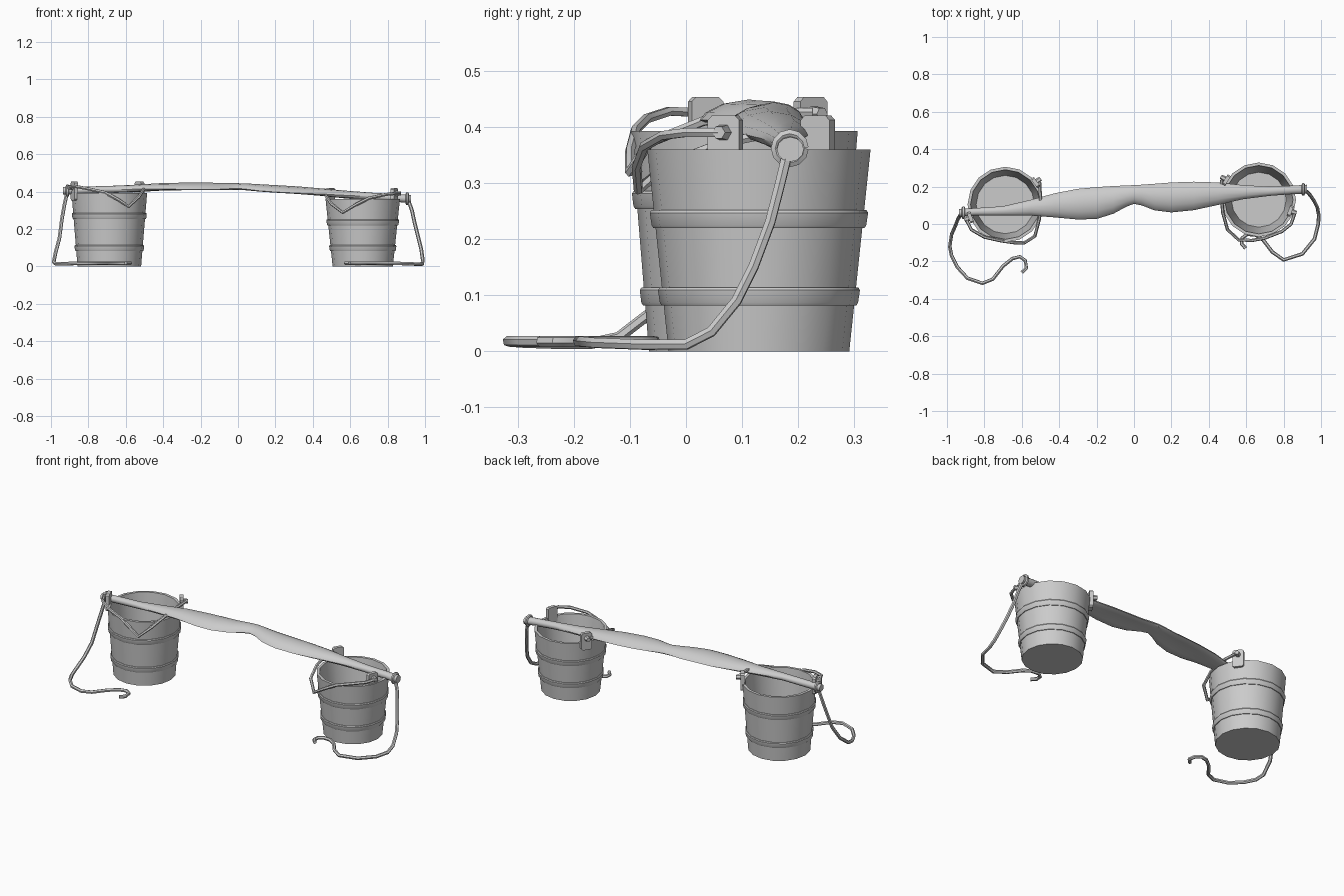
import bpy, bmesh, math
from mathutils import Vector, Matrix

cube = bpy.data.objects.get("Cube")
if cube:
    bpy.data.objects.remove(cube, do_unlink=True)

grey = bpy.data.materials.new("plain_grey")
grey.use_nodes = True
grey.diffuse_color = (0.6, 0.6, 0.6, 1)
grey.node_tree.nodes["Principled BSDF"].inputs["Base Color"].default_value = (0.6, 0.6, 0.6, 1)


def finish(obj, angle=35):
    """Give an object its material and smooth shading with sharp edges."""
    if not obj.data.materials:
        obj.data.materials.append(grey)
    bpy.ops.object.select_all(action="DESELECT")
    obj.select_set(True)
    bpy.context.view_layer.objects.active = obj
    if obj.type == "CURVE":
        bpy.ops.object.convert(target="MESH")
    bpy.ops.object.shade_smooth_by_angle(angle=math.radians(angle))
    return obj


def mesh_object(name, bm):
    bmesh.ops.recalc_face_normals(bm, faces=bm.faces)
    data = bpy.data.meshes.new(name)
    bm.to_mesh(data)
    bm.free()
    obj = bpy.data.objects.new(name, data)
    bpy.context.collection.objects.link(obj)
    return finish(obj)


def loft(name, rings, loop=False):
    """Skin a row of equal-sized rings; cap the ends unless looped."""
    bm = bmesh.new()
    rows = [[bm.verts.new(p) for p in ring] for ring in rings]
    pairs = list(zip(rows, rows[1:])) + ([(rows[-1], rows[0])] if loop else [])
    for a, b in pairs:
        for i in range(len(a)):
            j = (i + 1) % len(a)
            bm.faces.new((a[i], a[j], b[j], b[i]))
    if not loop:
        bm.faces.new(rows[0])
        bm.faces.new(rows[-1])
    return mesh_object(name, bm)


def lathe(name, profile, cx, cy, loop=False, sides=16):
    turns = [2 * math.pi * i / sides for i in range(sides)]
    rings = [[(cx + r * math.cos(t), cy + r * math.sin(t), z) for t in turns]
             for r, z in profile]
    return loft(name, rings, loop)


def rod(name, points, radius):
    """Six-sided rod along a path."""
    data = bpy.data.curves.new(name, "CURVE")
    data.dimensions = "3D"
    data.bevel_depth = radius
    data.bevel_resolution = 1
    data.use_fill_caps = True
    line = data.splines.new("POLY")
    line.points.add(len(points) - 1)
    for p, co in zip(line.points, points):
        p.co = (*co, 1)
    obj = bpy.data.objects.new(name, data)
    bpy.context.collection.objects.link(obj)
    return finish(obj, 50)


def ear(name, centre, at, z):
    """Upright plate on the rim with a hexagonal bolt through it."""
    out = Vector((at[0] - centre[0], at[1] - centre[1], 0)).normalized()
    turn = out.to_track_quat("X", "Z").to_matrix().to_4x4()
    place = Matrix.Translation((at[0], at[1], z)) @ turn
    bm = bmesh.new()
    bmesh.ops.create_cube(bm, size=1, matrix=Matrix.Diagonal((0.02, 0.06, 0.10, 1)))
    bmesh.ops.translate(bm, vec=(0, 0, 0.01), verts=bm.verts)
    corners = [e for e in bm.edges if abs(e.verts[0].co.x - e.verts[1].co.x) > 0.01]
    bmesh.ops.bevel(bm, geom=corners, offset=0.008, segments=1, affect="EDGES")
    bm.transform(place)
    mesh_object(name + "_plate", bm)
    bm = bmesh.new()
    bmesh.ops.create_cone(bm, cap_ends=True, segments=6, radius1=0.016, radius2=0.012,
                          depth=0.03, matrix=Matrix.Rotation(math.pi / 2, 4, "Y"))
    bm.transform(place @ Matrix.Translation((0.02, 0, 0.03)))
    mesh_object(name + "_bolt", bm)


def bucket(side, centre, top, r0, r1, bands, ears, bail):
    cx, cy = centre
    wall = 0.016
    # Open tub with a thick wall and an inner floor
    lathe(side + "_bucket", [(r0, 0), (r1, top), (r1 - wall, top), (r0 - wall + 0.002, 0.035)],
          cx, cy)
    # Hoops
    for i, z in enumerate(bands):
        lo, hi = [r0 + (r1 - r0) * h / top for h in (z, z + 0.032)]
        lathe(f"{side}_hoop_{i + 1}",
              [(lo - 0.004, z), (lo + 0.004, z), (lo + 0.007, z + 0.005), (hi + 0.007, z + 0.027),
               (hi + 0.004, z + 0.032), (hi - 0.004, z + 0.032)], cx, cy, True)
    for i, at in enumerate(ears):
        ear(f"{side}_ear_{i + 1}", centre, at, top)
    # Bail lying over the rim
    rod(side + "_bail", bail, 0.009)


bucket("right", (-0.688, 0.104), 0.393, 0.17, 0.202, (0.082, 0.254),
       ((-0.875, 0.035), (-0.527, 0.222)),
       [(-0.90, 0.03, 0.425), (-0.87, -0.03, 0.428), (-0.80, -0.07, 0.415), (-0.71, -0.09, 0.395),
        (-0.64, -0.1, 0.357), (-0.585, -0.1, 0.32), (-0.53, -0.065, 0.372),
        (-0.505, 0.03, 0.41), (-0.50, 0.14, 0.425), (-0.505, 0.225, 0.425)])
bucket("left", (0.667, 0.130), 0.36, 0.161, 0.199, (0.082, 0.22),
       ((0.835, 0.07), (0.494, 0.235)),
       [(0.86, 0.06, 0.39), (0.84, 0.0, 0.39), (0.79, -0.04, 0.385), (0.70, -0.075, 0.365),
        (0.63, -0.088, 0.33), (0.56, -0.085, 0.288), (0.50, -0.03, 0.335),
        (0.475, 0.06, 0.37), (0.465, 0.16, 0.39), (0.47, 0.235, 0.39)])

# Carrying yoke: x, front y, back y, middle z, half thickness, edge droop
stations = [
    (-0.935, 0.04, 0.08, 0.405, 0.02, 0), (-0.85, 0.045, 0.085, 0.407, 0.02, 0),
    (-0.70, 0.045, 0.095, 0.411, 0.019, 0), (-0.55, 0.045, 0.13, 0.417, 0.02, 0.004),
    (-0.42, 0.035, 0.165, 0.425, 0.02, 0.01), (-0.30, 0.024, 0.188, 0.43, 0.018, 0.018),
    (-0.20, 0.027, 0.197, 0.432, 0.017, 0.02), (-0.11, 0.055, 0.203, 0.43, 0.017, 0.018),
    (-0.04, 0.093, 0.206, 0.428, 0.018, 0.012), (0.0, 0.108, 0.208, 0.427, 0.018, 0.01),
    (0.04, 0.10, 0.21, 0.426, 0.018, 0.012), (0.11, 0.073, 0.215, 0.423, 0.017, 0.018),
    (0.20, 0.062, 0.222, 0.418, 0.017, 0.02), (0.32, 0.074, 0.226, 0.41, 0.018, 0.018),
    (0.45, 0.102, 0.222, 0.397, 0.02, 0.01), (0.58, 0.132, 0.208, 0.384, 0.021, 0.004),
    (0.72, 0.15, 0.2, 0.374, 0.02, 0), (0.85, 0.16, 0.205, 0.366, 0.021, 0),
    (0.925, 0.162, 0.21, 0.36, 0.022, 0)]
rings = []
for x, front, back, z, half, droop in stations:
    ring = []
    for i in range(12):
        c, s = math.cos(math.pi * i / 6), math.sin(math.pi * i / 6)
        ring.append((x, (front + back) / 2 + c * (back - front) / 2, z + s * half - droop * c * c))
    rings.append(ring)
loft("yoke", rings)

# Hanging hooks resting on the ground
rod("right_hook", [
    (-0.915, 0.06, 0.39), (-0.93, 0.045, 0.32), (-0.942, 0.025, 0.25), (-0.955, -0.01, 0.15),
    (-0.975, -0.055, 0.075), (-0.985, -0.12, 0.025), (-0.975, -0.17, 0.014), (-0.945, -0.23, 0.014),
    (-0.89, -0.29, 0.016), (-0.81, -0.317, 0.018), (-0.755, -0.295, 0.018), (-0.70, -0.225, 0.018),
    (-0.65, -0.185, 0.018), (-0.61, -0.175, 0.018), (-0.582, -0.195, 0.018),
    (-0.575, -0.235, 0.018), (-0.60, -0.26, 0.018)], 0.010)
rod("left_hook", [
    (0.912, 0.18, 0.35), (0.93, 0.168, 0.30), (0.945, 0.15, 0.23), (0.965, 0.12, 0.15),
    (0.98, 0.09, 0.09), (0.988, 0.045, 0.035), (0.985, 0.0, 0.012), (0.965, -0.08, 0.012),
    (0.90, -0.16, 0.015), (0.80, -0.192, 0.018), (0.74, -0.15, 0.018), (0.69, -0.085, 0.018),
    (0.65, -0.058, 0.018), (0.605, -0.055, 0.018), (0.578, -0.075, 0.018),
    (0.575, -0.105, 0.018), (0.597, -0.13, 0.018)], 0.010)

# Collars where the hooks loop over the yoke ends
for side, x, y, z in (("right", -0.912, 0.061, 0.405), ("left", 0.905, 0.185, 0.362)):
    loop = [(x, y + 0.026 * math.cos(a), z + 0.026 * math.sin(a))
            for a in [math.pi * k / 6 for k in range(13)]]
    rod(side + "_collar", loop, 0.009)
